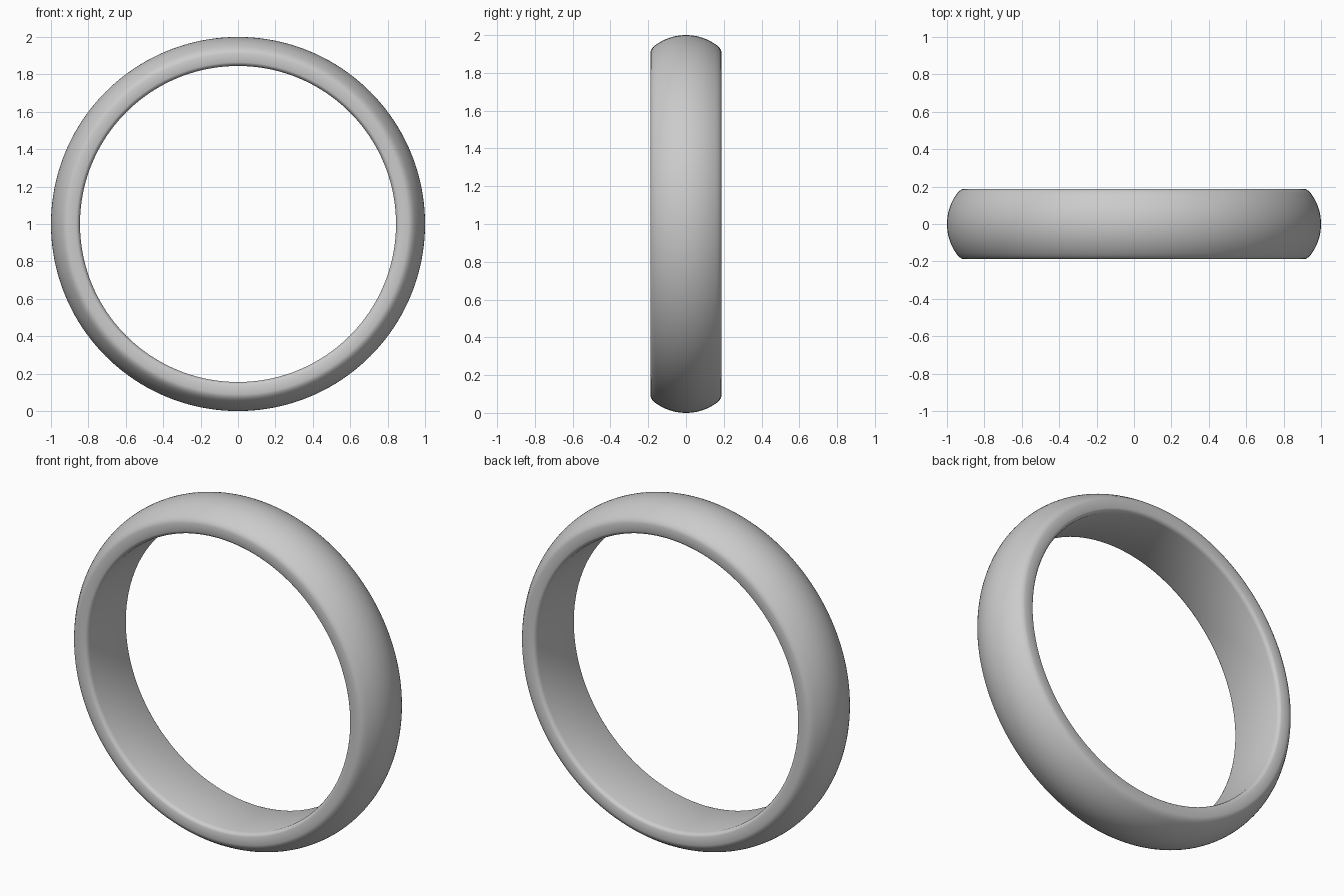
import bpy, bmesh
from math import sin, cos, asin, pi

if "Cube" in bpy.data.objects:
    bpy.data.objects.remove(bpy.data.objects["Cube"])

SEGMENTS = 160
HALF_WIDTH = 0.188
DOME_R = 0.275      # radius of the domed outer cross-section
DOME_EDGE = 0.172   # half width where the dome meets the rounded rim

# Half cross-section as (y, radius): dome, rounded rim, flat side, bore lip, bore
a_max = asin(DOME_EDGE / DOME_R)
half = [(DOME_R * sin(a_max * i / 10), 1 - DOME_R + DOME_R * cos(a_max * i / 10))
        for i in range(11)]
half += [(0.179, 0.931), (0.185, 0.922), (HALF_WIDTH, 0.911),
         (HALF_WIDTH, 0.864), (0.184, 0.856), (0.176, 0.849), (0.165, 0.845)]
profile = half + [(-y, r) for y, r in reversed(half[1:])]

# Revolve the closed profile about the y axis
bm = bmesh.new()
rings = []
for s in range(SEGMENTS):
    t = 2 * pi * s / SEGMENTS
    rings.append([bm.verts.new((r * cos(t), y, 1 + r * sin(t))) for y, r in profile])
n = len(profile)
for s in range(SEGMENTS):
    a, b = rings[s], rings[(s + 1) % SEGMENTS]
    for i in range(n):
        j = (i + 1) % n
        bm.faces.new((a[i], a[j], b[j], b[i]))
bmesh.ops.recalc_face_normals(bm, faces=bm.faces)

mesh = bpy.data.meshes.new("ring_band")
bm.to_mesh(mesh)
bm.free()
band = bpy.data.objects.new("ring_band", mesh)
bpy.context.collection.objects.link(band)

# Smooth shading with crisp side edges
bpy.context.view_layer.objects.active = band
band.select_set(True)
bpy.ops.object.shade_smooth_by_angle(angle=0.5)
